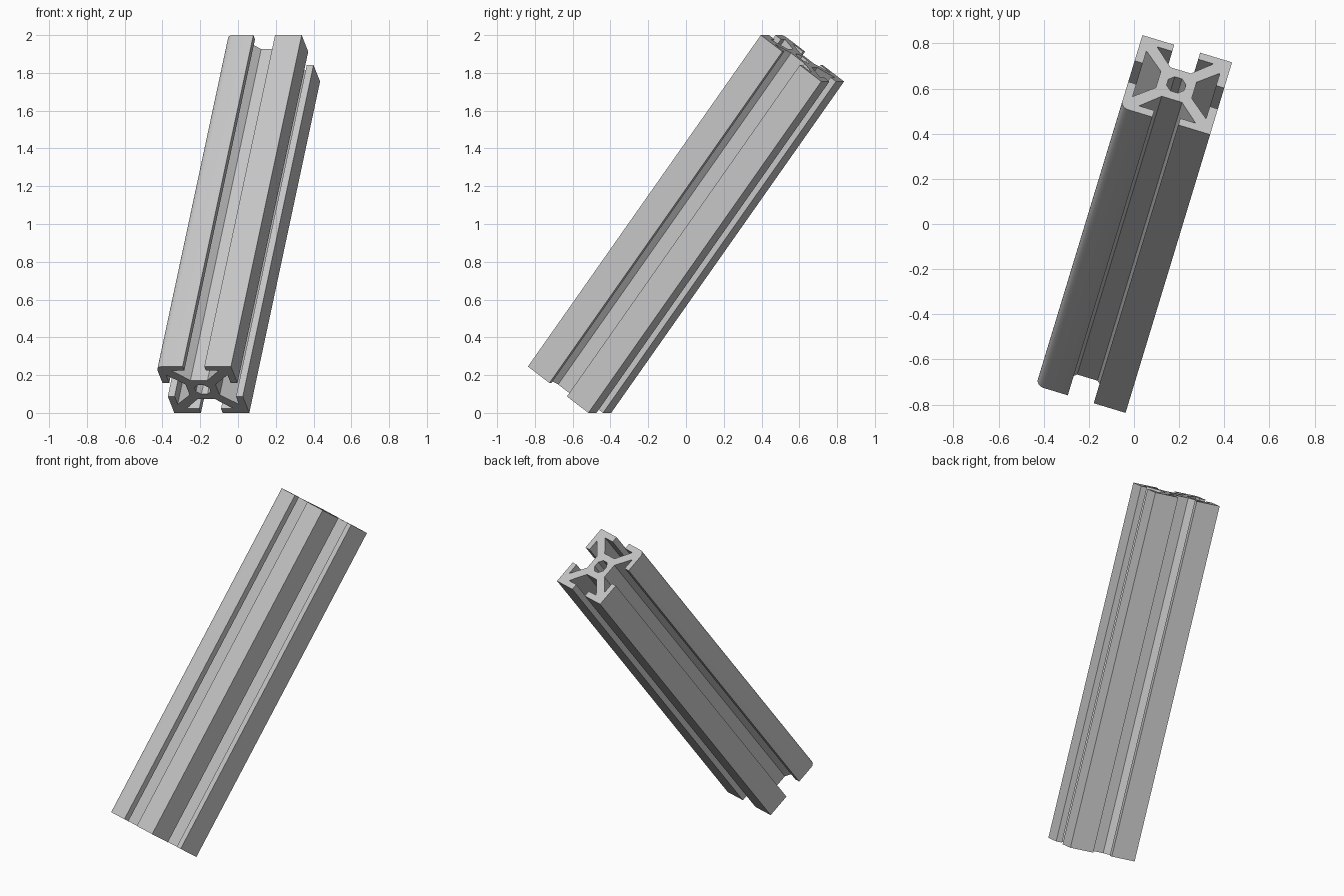
import bpy, bmesh
from math import sin, cos, pi, radians
from mathutils import Matrix

cube = bpy.data.objects.get("Cube")
if cube:
    bpy.data.objects.remove(cube, do_unlink=True)

HALF = 0.2075      # half the width of the square section
LENGTH = 2.177
LIP = 0.17         # inner face of the slot lips
MOUTH = 0.06       # half width of the slot opening
CAVITY = 0.131     # half width of the slot behind the lips
FLOOR = 0.083      # distance of the slot floor from the axis
FLOOR_W = 0.047
ROUND = 0.035
BORE = 0.044

# Painted material
metal = bpy.data.materials.new("aluminium grey")
metal.use_nodes = True
grey = (0.56, 0.56, 0.56, 1)
metal.diffuse_color = grey
metal.node_tree.nodes["Principled BSDF"].inputs["Base Color"].default_value = grey

# One slotted side, repeated four times; one corner is rounded
half_slot = [(MOUTH, HALF), (MOUTH, LIP), (CAVITY, LIP), (FLOOR_W, FLOOR)]
slot = half_slot + [(-x, y) for x, y in reversed(half_slot)]
outline = []
for k in range(4):
    corner = [(HALF, HALF)]
    if k == 2:
        c = HALF - ROUND
        corner = [(c + ROUND * cos(i * pi / 12), c + ROUND * sin(i * pi / 12))
                  for i in range(7)]
    ca, sa = round(cos(k * pi / 2)), round(sin(k * pi / 2))
    outline += [(ca * x - sa * y, sa * x + ca * y) for x, y in corner + slot]

# Central bore
bore = [(BORE * cos((i + 0.5) * pi / 4), BORE * sin((i + 0.5) * pi / 4))
        for i in range(8)]

# Fill the section and extrude it along its axis
bm = bmesh.new()
edges = []
for loop in (outline, bore):
    vs = [bm.verts.new((x, y, -LENGTH / 2)) for x, y in loop]
    edges += [bm.edges.new((a, b)) for a, b in zip(vs, vs[1:] + vs[:1])]
bmesh.ops.triangle_fill(bm, edges=edges, use_beauty=True)
out = bmesh.ops.extrude_face_region(bm, geom=bm.faces[:], use_keep_orig=True)
top = [g for g in out["geom"] if isinstance(g, bmesh.types.BMVert)]
bmesh.ops.translate(bm, verts=top, vec=(0, 0, LENGTH))
bmesh.ops.recalc_face_normals(bm, faces=bm.faces[:])
bmesh.ops.dissolve_limit(bm, angle_limit=radians(1), verts=bm.verts[:], edges=bm.edges[:])

# Lean the bar into place
bm.transform(Matrix.Translation((0, 0, 1))
             @ Matrix.Rotation(radians(-16.9), 4, "Z")
             @ Matrix.Rotation(radians(-36.3), 4, "X"))
mesh = bpy.data.meshes.new("slotted_bar")
bm.to_mesh(mesh)
bm.free()
mesh.materials.append(metal)
bar = bpy.data.objects.new("slotted_bar", mesh)
bpy.context.collection.objects.link(bar)
bpy.context.view_layer.objects.active = bar
bar.select_set(True)
bpy.ops.object.shade_smooth_by_angle(angle=radians(30))
